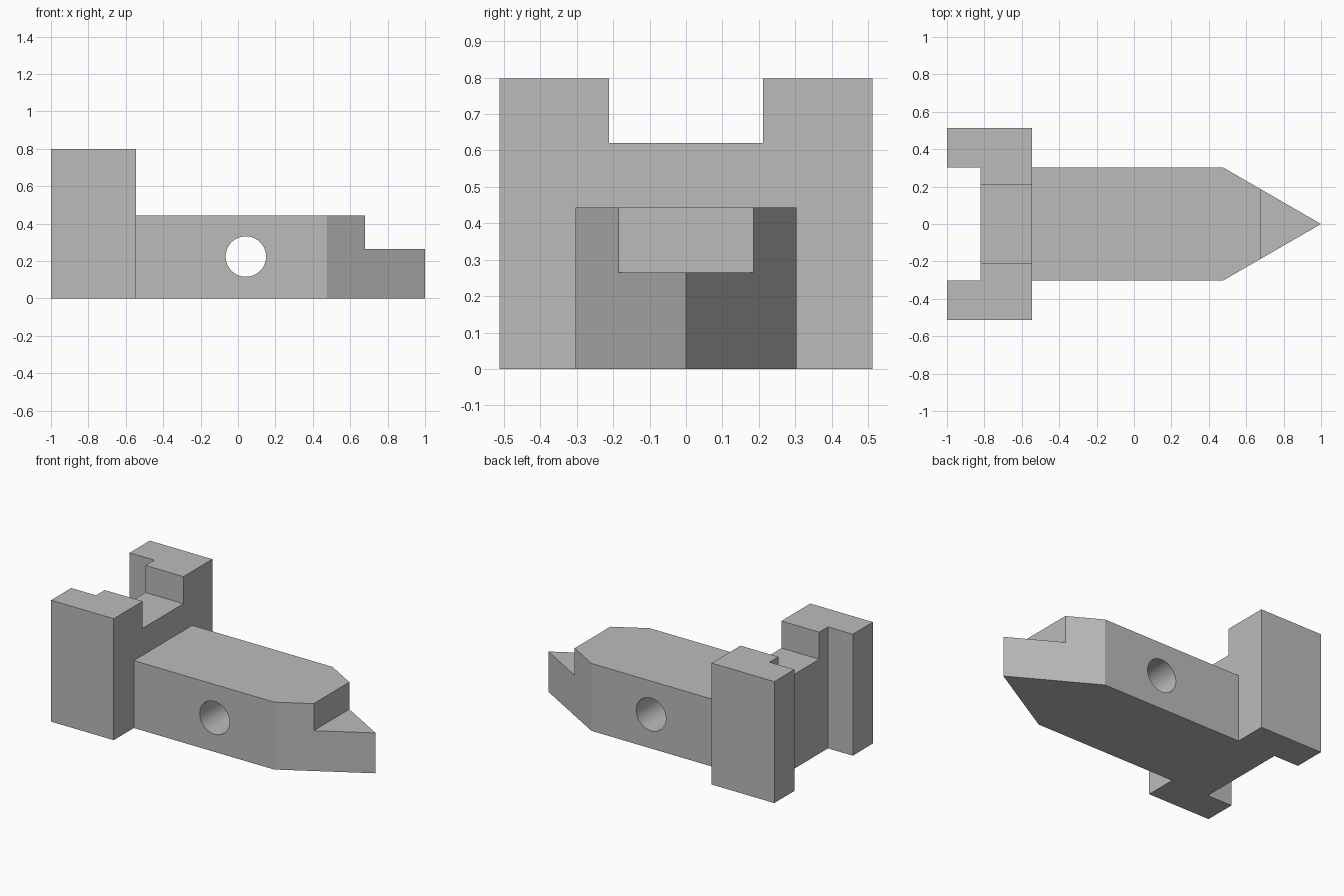
import bpy
import bmesh
import math

if "Cube" in bpy.data.objects:
    bpy.data.objects.remove(bpy.data.objects["Cube"], do_unlink=True)

grey = bpy.data.materials.new("plain grey")
grey.use_nodes = True
grey.diffuse_color = (0.5, 0.5, 0.5, 1)
grey.node_tree.nodes["Principled BSDF"].inputs["Base Color"].default_value = (0.5, 0.5, 0.5, 1)


def add_object(name, bm):
    bmesh.ops.recalc_face_normals(bm, faces=bm.faces)
    mesh = bpy.data.meshes.new(name)
    bm.to_mesh(mesh)
    bm.free()
    mesh.materials.append(grey)
    obj = bpy.data.objects.new(name, mesh)
    bpy.context.collection.objects.link(obj)
    return obj


def prism(name, outline, z0, z1):
    """Extrude a plan outline from z0 up to z1."""
    bm = bmesh.new()
    face = bm.faces.new([bm.verts.new((x, y, z0)) for x, y in outline])
    top = bmesh.ops.extrude_face_region(bm, geom=[face])["geom"]
    bmesh.ops.translate(bm, vec=(0, 0, z1 - z0),
                        verts=[v for v in top if isinstance(v, bmesh.types.BMVert)])
    return add_object(name, bm)


def box(name, x0, x1, half_y, z0, z1):
    return prism(name, [(x0, -half_y), (x1, -half_y), (x1, half_y), (x0, half_y)], z0, z1)


def combine(target, other, operation):
    """Apply a boolean and discard the helper solid."""
    mod = target.modifiers.new(operation, "BOOLEAN")
    mod.operation = operation
    mod.solver = "EXACT"
    mod.object = other
    bpy.context.view_layer.objects.active = target
    bpy.ops.object.modifier_apply(modifier=mod.name)
    bpy.data.objects.remove(other, do_unlink=True)


# Pointed bar with a stepped-down nose
W = 0.303
bar = prism("pointed_bar", [(-0.7, -W), (0.475, -W), (1, 0), (0.475, W), (-0.7, W)], 0, 0.443)
combine(bar, box("nose_step", 0.68, 1.2, 0.5, 0.265, 0.7), "DIFFERENCE")

# Round cross hole through the bar
bm = bmesh.new()
bmesh.ops.create_cone(bm, cap_ends=True, segments=64, radius1=0.108, radius2=0.108, depth=1)
hole = add_object("cross_hole", bm)
hole.rotation_euler.x = math.pi / 2
hole.location = (0.042, 0, 0.224)
bpy.context.view_layer.update()
combine(bar, hole, "DIFFERENCE")

# Upright block with a rear channel and a notch across the top
block = box("notched_block_with_pointed_bar", -1, -0.545, 0.512, 0, 0.798)
combine(block, box("rear_channel", -1.2, -0.82, W, -0.2, 1), "DIFFERENCE")
combine(block, box("top_notch", -1.2, -0.3, 0.212, 0.62, 1), "DIFFERENCE")

# Join both into one solid; smooth only the hole wall
combine(block, bar, "UNION")
bpy.ops.object.select_all(action="DESELECT")
block.select_set(True)
bpy.context.view_layer.objects.active = block
bpy.ops.object.shade_smooth_by_angle(angle=math.radians(20))
